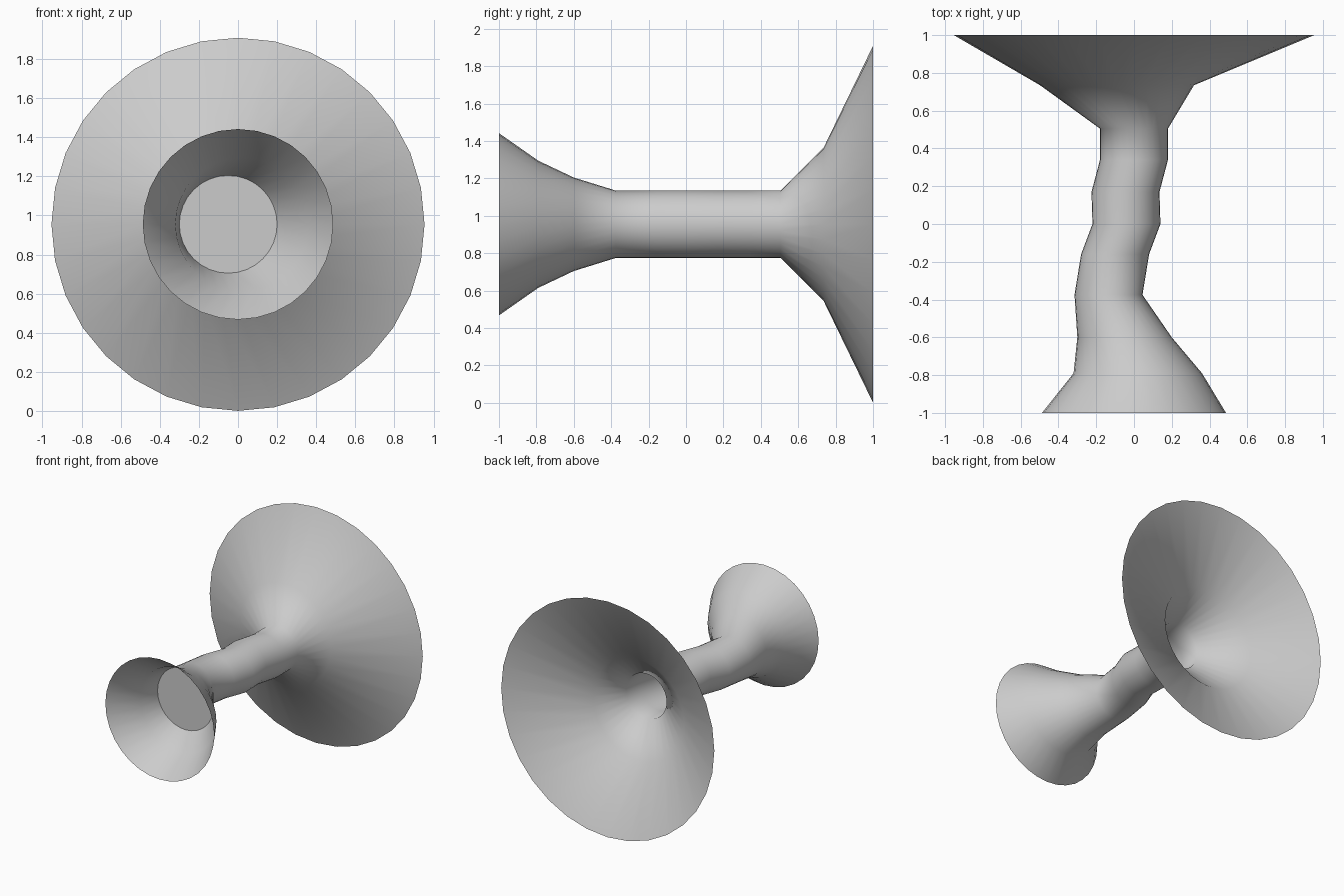
import bpy, bmesh
from math import sin, cos, tau

if "Cube" in bpy.data.objects:
    bpy.data.objects.remove(bpy.data.objects["Cube"])

SIDES = 32
CZ = 0.955

# Rings along the tube: (y, centre x, radius)
RINGS = [
    (-1.0, 0.0, 0.487), (-0.79, 0.02, 0.34), (-0.60, -0.05, 0.25),
    (-0.375, -0.135, 0.18), (-0.16, -0.10, 0.18), (0.0, -0.04, 0.18),
    (0.17, -0.045, 0.18), (0.34, 0.0, 0.18), (0.505, 0.0, 0.18),
    (0.735, -0.09, 0.408), (1.0, 0.0, 0.954),
]


def add_ring(bm, y, cx, r):
    return [bm.verts.new((cx + r * cos(tau * i / SIDES), y, CZ + r * sin(tau * i / SIDES)))
            for i in range(SIDES)]


def finish(bm, name, smooth):
    mesh = bpy.data.meshes.new(name)
    bm.to_mesh(mesh)
    bm.free()
    for p in mesh.polygons:
        p.use_smooth = smooth
    obj = bpy.data.objects.new(name, mesh)
    bpy.context.collection.objects.link(obj)
    return obj


# Winding tube with a flared bell at each end
bm = bmesh.new()
loops = [add_ring(bm, *ring) for ring in RINGS]
for a, b in zip(loops, loops[1:]):
    for i in range(SIDES):
        j = (i + 1) % SIDES
        bm.faces.new((a[i], a[j], b[j], b[i]))
bmesh.ops.recalc_face_normals(bm, faces=bm.faces)
finish(bm, "flared_tube", True)

# Flat plate closing the throat of the small bell, facing the front
bm = bmesh.new()
bm.faces.new(add_ring(bm, *RINGS[2]))
finish(bm, "throat_plate", False)
